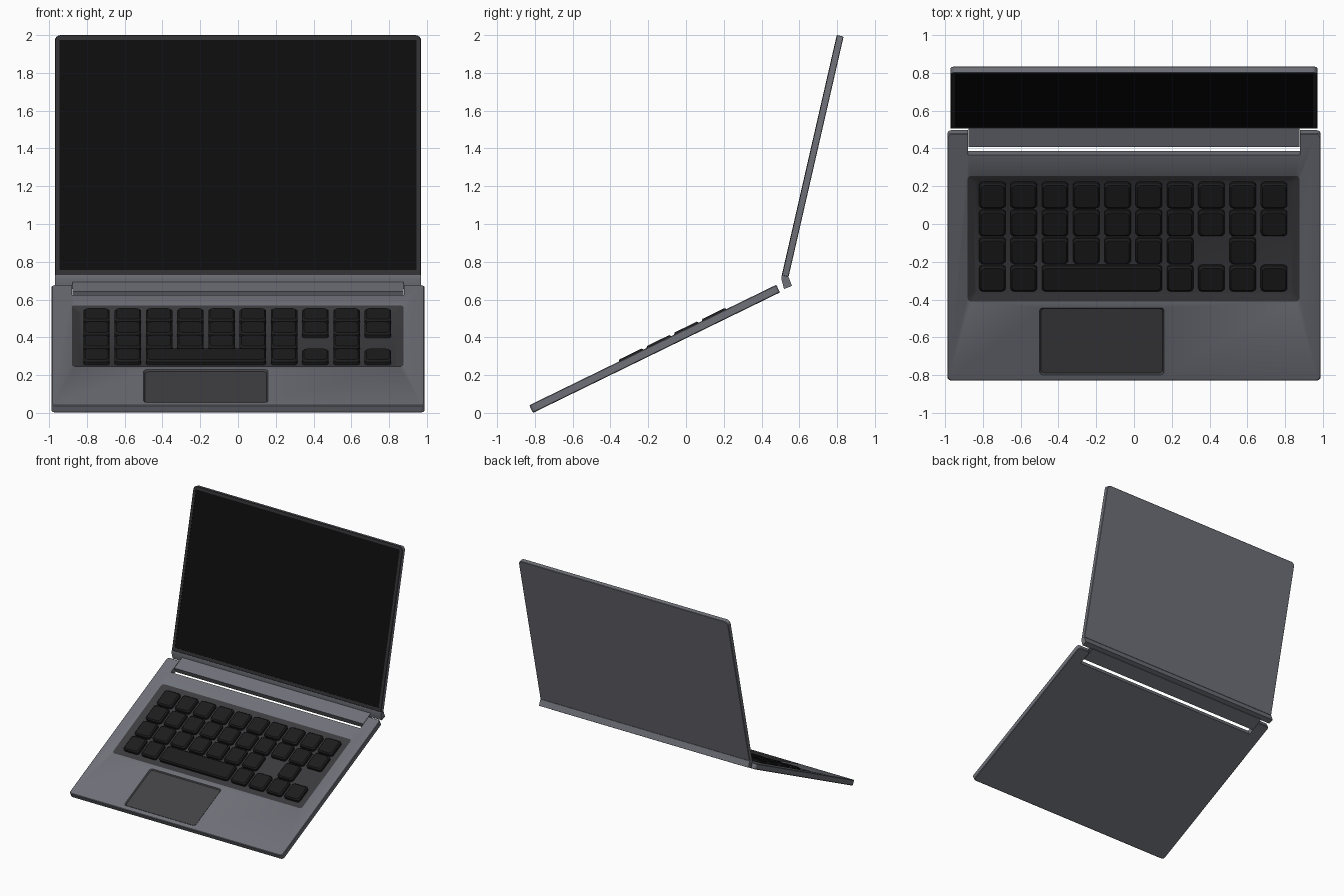
import bpy, bmesh, math
from mathutils import Matrix

if "Cube" in bpy.data.objects:
    bpy.data.objects.remove(bpy.data.objects["Cube"])


def material(name, r, g, b):
    m = bpy.data.materials.new(name)
    m.diffuse_color = (r, g, b, 1)
    m.use_nodes = True
    m.node_tree.nodes["Principled BSDF"].inputs["Base Color"].default_value = m.diffuse_color
    return m


METAL = material("grey_metal", 0.16, 0.165, 0.19)
TRAY = material("tray_dark", 0.045, 0.045, 0.05)
PAD = material("pad_dark", 0.055, 0.055, 0.06)
KEY = material("key_black", 0.012, 0.012, 0.012)
BEZEL = material("bezel_dark", 0.03, 0.03, 0.033)
GLASS = material("screen_black", 0.004, 0.004, 0.004)

# Local frames: x across, y along the panel, z out of its face
BASE = Matrix.Translation((0, -0.81, 0)) @ Matrix.Rotation(math.radians(26), 4, 'X')
LID = Matrix.Translation((0, 0.543, 0.72)) @ Matrix.Rotation(math.radians(77.1), 4, 'X')


def finish(name, bm, mat, matrix):
    bmesh.ops.recalc_face_normals(bm, faces=bm.faces)
    me = bpy.data.meshes.new(name)
    bm.to_mesh(me)
    bm.free()
    me.materials.append(mat)
    ob = bpy.data.objects.new(name, me)
    bpy.context.collection.objects.link(ob)
    ob.matrix_world = matrix
    return ob


def outline(x0, x1, y0, y1, r_low, r_high, n=4):
    """Rounded rectangle, with separate radii for the low-y and high-y corners."""
    pts = []
    for cx, cy, sx, sy, r, a0 in ((x1, y1, -1, -1, r_high, 0), (x0, y1, 1, -1, r_high, 90),
                                  (x0, y0, 1, 1, r_low, 180), (x1, y0, -1, 1, r_low, 270)):
        for i in range(n + 1):
            a = math.radians(a0 + 90 * i / n)
            pts.append((cx + sx * r + r * math.cos(a), cy + sy * r + r * math.sin(a)))
    return pts


def slab(name, x0, x1, y0, y1, layers, mat, matrix, r_low=0.02, r_high=0.02):
    """Rounded panel lofted through (height, inset) layers."""
    bm = bmesh.new()
    rings = []
    for z, d in layers:
        pts = outline(x0 + d, x1 - d, y0 + d, y1 - d, r_low, r_high)
        rings.append([bm.verts.new((x, y, z)) for x, y in pts])
    n = len(rings[0])
    for a, b in zip(rings, rings[1:]):
        for i in range(n):
            j = (i + 1) % n
            bm.faces.new((a[i], a[j], b[j], b[i]))
    bm.faces.new(rings[0])
    bm.faces.new(rings[-1])
    return finish(name, bm, mat, matrix)


def extrude_x(name, profile, x0, x1, mat, matrix, caps=True):
    bm = bmesh.new()
    a, b = ([bm.verts.new((x, y, z)) for y, z in profile] for x in (x0, x1))
    n = len(profile)
    for i in range(n):
        j = (i + 1) % n
        bm.faces.new((a[i], a[j], b[j], b[i]))
    if caps:
        bm.faces.new(a)
        bm.faces.new(b)
    return finish(name, bm, mat, matrix)


def cut(ob, cutter):
    """Subtract the cutter, keeping its colour on the new faces."""
    mod = ob.modifiers.new("cut", 'BOOLEAN')
    mod.operation = 'DIFFERENCE'
    mod.solver = 'EXACT'
    mod.material_mode = 'TRANSFER'
    mod.object = cutter
    bpy.context.view_layer.objects.active = ob
    bpy.context.view_layer.update()
    bpy.ops.object.modifier_apply(modifier=mod.name)
    bpy.data.objects.remove(cutter)


# Base plate with hinge slot, keyboard tray and touchpad recess
T = 0.045
base = slab("base", -0.987, 0.987, 0, 1.455,
            [(0, 0.004), (0.004, 0), (T - 0.004, 0), (T, 0.004)], METAL, BASE)
cut(base, extrude_x("slot_cutter", [(1.33, -0.1), (1.6, -0.1), (1.6, 0.1), (1.33, 0.1)],
                    -0.878, 0.878, METAL, BASE))
cut(base, slab("tray_cutter", -0.88, 0.875, 0.467, 1.207,
               [(0.025, 0.035), (T, 0), (0.08, 0)], TRAY, BASE))
cut(base, slab("pad_cutter", -0.50, 0.16, 0.035, 0.43,
               [(0.037, 0.008), (T, 0), (0.08, 0)], PAD, BASE))

# Keys: (row, first column, last column), rows counted from the front
keys = [(r, c, c) for r in (3, 2) for c in range(10)]
keys += [(1, c, c) for c in (0, 1, 2, 3, 4, 5, 6, 8)]
keys += [(0, c, c) for c in (0, 1, 6, 7, 8, 9)] + [(0, 2, 5)]
for row, c0, c1 in keys:
    v = 0.600 + 0.163 * row
    x0, x1 = (-0.749 + 0.1655 * c for c in (c0, c1))
    slab("space_key" if c1 > c0 else "key", x0 - 0.07, x1 + 0.07, v - 0.074, v + 0.074,
         [(0.024, 0), (0.044, 0), (0.054, 0.009)], KEY, BASE)

# Hinge tongue sitting in the slot, open at its ends
extrude_x("hinge_tongue", [(1.376, 0), (1.49, 0), (1.496, T), (1.376, T)],
          -0.875, 0.875, METAL, BASE, caps=False)

# Bent lip along the bottom of the lid
extrude_x("lid_lip", [(0.507, 0.729), (0.505, 0.708), (0.519, 0.656), (0.561, 0.672), (0.543, 0.72)],
          -0.97, 0.97, METAL, Matrix())

# Lid shell, dark bezel and recessed screen
L = 1.305
slab("lid_shell", -0.97, 0.97, 0, L, [(0, 0.003), (0.003, 0), (0.033, 0)], METAL, LID, 0.004, 0.03)
bezel = slab("screen_bezel", -0.97, 0.97, 0, L, [(0.033, 0), (0.034, 0), (0.037, 0.003)],
             BEZEL, LID, 0.004, 0.03)
cut(bezel, slab("screen_cutter", -0.945, 0.945, 0.028, 1.279,
                [(0.0345, 0), (0.06, 0)], GLASS, LID, 0.004, 0.004))

# Smooth the rounded corners, keep hard edges
for ob in bpy.context.collection.objects:
    ob.data.shade_smooth()
    ob.data.set_sharp_from_angle(angle=math.radians(30))
